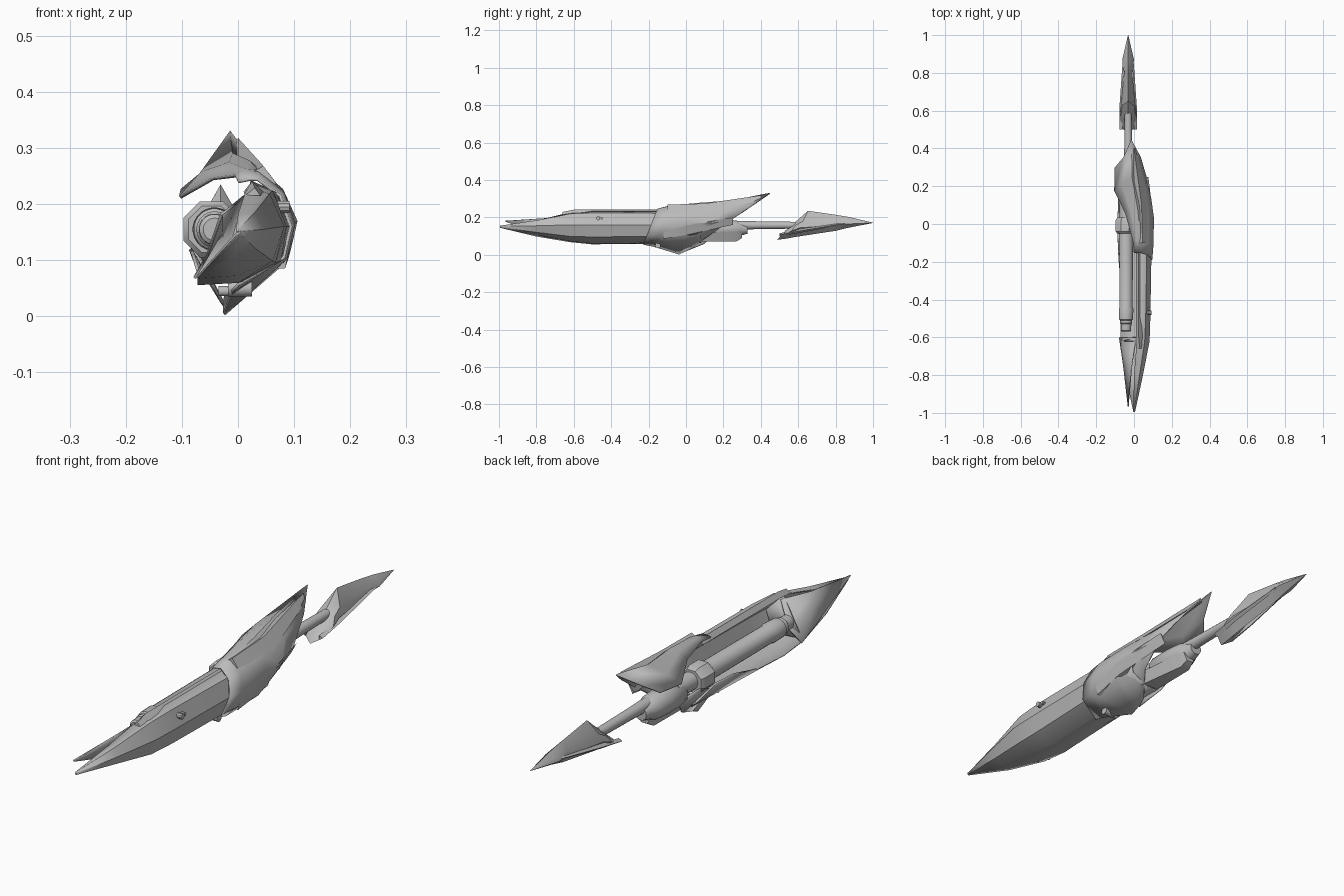
import bpy, bmesh, math
from mathutils import Matrix, Vector

grey = bpy.data.materials.new("steel_grey")
grey.diffuse_color = (0.5, 0.5, 0.5, 1)


def finish(name, bm, thick=0.0, angle=35):
    bmesh.ops.remove_doubles(bm, verts=bm.verts, dist=0.0004)
    bmesh.ops.recalc_face_normals(bm, faces=bm.faces)
    me = bpy.data.meshes.new(name)
    bm.to_mesh(me)
    bm.free()
    ob = bpy.data.objects.new(name, me)
    bpy.context.collection.objects.link(ob)
    me.materials.append(grey)
    if thick:
        mod = ob.modifiers.new("thickness", 'SOLIDIFY')
        mod.thickness = thick
        mod.offset = 0
    bpy.ops.object.select_all(action='DESELECT')
    ob.select_set(True)
    bpy.context.view_layer.objects.active = ob
    bpy.ops.object.shade_smooth_by_angle(angle=math.radians(angle))
    return ob


def loft(name, sections, closed=False, thick=0.0, angle=35):
    """sections: (y, slant, [(x, z), ...]); slant shifts y with height."""
    bm = bmesh.new()
    rows = [[bm.verts.new((x, y + s * (z - 0.15), z)) for x, z in pts]
            for y, s, pts in sections]
    n = len(rows[0])
    for a, b in zip(rows, rows[1:]):
        for i in range(n if closed else n - 1):
            j = (i + 1) % n
            bm.faces.new((a[i], a[j], b[j], b[i]))
    if closed:
        bm.faces.new(rows[0])
        bm.faces.new(rows[-1])
    return finish(name, bm, thick, angle)


def turned(name, profile, x, z, sides=20, dz=0.0):
    """Lathe (y, radius) pairs round an axis along y."""
    secs = [(y, 0, [(x + r * math.cos(2 * math.pi * (i + .5) / sides),
                     z + dz * k + r * math.sin(2 * math.pi * (i + .5) / sides))
                    for i in range(sides)]) for k, (y, r) in enumerate(profile)]
    return loft(name, secs, True)


def cross_pin(name, x0, x1, y, z, r, sides=14):
    bm = bmesh.new()
    m = Matrix.Translation(((x0 + x1) / 2, y, z)) @ Matrix.Rotation(math.pi / 2, 4, 'Y')
    bmesh.ops.create_cone(bm, cap_ends=True, segments=sides, radius1=r, radius2=r,
                          depth=abs(x1 - x0), matrix=m)
    return finish(name, bm)


def plate(name, pts, thick=0.006):
    bm = bmesh.new()
    bm.faces.new([bm.verts.new(p) for p in pts])
    bmesh.ops.triangulate(bm, faces=bm.faces)
    return finish(name, bm, thick)


# long front shell, open towards the upper left, closing to a pointed nose
loft("front_shell", [
    (-0.995, 0, [(-.003, .152), (0, .153), (.003, .151), (.002, .148), (0, .147), (-.003, .147)]),
    (-0.80, 0, [(0, .180), (.028, .182), (.045, .155), (.03, .122), (-.01, .108), (-.045, .100)]),
    (-0.62, 0, [(.015, .225), (.055, .217), (.080, .160), (.06, .100), (.0, .075), (-.072, .070)]),
    (-0.50, 0, [(.022, .235), (.060, .222), (.084, .160), (.065, .097), (.0, .062), (-.072, .058)]),
    (-0.15, 0, [(.022, .235), (.066, .220), (.090, .160), (.075, .100), (.01, .065), (-.060, .064)]),
    (0.08, 0, [(.022, .240), (.066, .220), (.090, .160), (.070, .100), (.0, .065), (-.055, .070)]),
], thick=.005, angle=30)

# inner lip of the opening
loft("opening_lip", [
    (-0.66, 0, [(.012, .215), (.030, .229), (.040, .215)]),
    (-0.60, 0, [(.010, .222), (.025, .241), (.046, .222)]),
    (-0.12, 0, [(.010, .222), (.025, .241), (.046, .222)]),
], closed=True)

# second, shorter nose prong
loft("left_prong", [
    (-0.965, 0, [(-.031, .181), (-.029, .180), (-.031, .178)]),
    (-0.75, 0, [(-.012, .195), (-.030, .150), (-.056, .105)]),
    (-0.60, 0, [(.012, .215), (-.020, .110), (-.078, .068)]),
], thick=.005)

# nose bulkhead at the front of the channel
plate("bulkhead", [(.015, -.62, .222), (.075, -.60, .16), (.055, -.6, .1),
                   (0, -.6, .08), (-.065, -.62, .075)])

# rear cowl with slanted tail edge, left flap and keel spike
loft("rear_cowl", [
    (-0.19, .4, [(.0, .240), (.02, .244), (.035, .244), (.075, .215), (.094, .160), (.082, .105), (.0, .056)]),
    (-0.13, .4, [(-.005, .250), (.015, .260), (.035, .258), (.080, .220), (.099, .165), (.085, .104), (-.01, .045)]),
    (0.02, .4, [(-.045, .245), (-.015, .272), (.02, .275), (.078, .225), (.103, .170), (.086, .100), (-.025, .004)]),
    (0.12, .9, [(-.103, .212), (-.065, .255), (-.01, .288), (.06, .235), (.088, .170), (.062, .102), (-.025, .025)]),
    (0.19, 1.45, [(-.100, .225), (-.055, .262), (-.014, .328), (.035, .262), (.066, .185), (.048, .105), (-.022, .042)]),
], thick=.006, angle=40)

# raised crest running along the cowl
loft("cowl_crest", [
    (-0.10, 0, [(.015, .25), (.045, .268), (.070, .235)]),
    (0.10, 0, [(.00, .26), (.040, .274), (.078, .225)]),
    (0.40, 0, [(-.006, .30), (.000, .318), (.012, .29)]),
], closed=True)

# side vane sweeping up the right flank
loft("side_vane", [
    (-0.12, 0, [(.084, .085), (.092, .120), (.070, .085)]),
    (0.02, 0, [(.092, .110), (.104, .160), (.080, .100)]),
    (0.25, 0, [(.055, .160), (.076, .200), (.050, .170)]),
], closed=True)

# barrel with muzzle, sleeves and a faceted collar
turned("barrel", [(-.57, .020), (-.565, .027), (-.53, .028), (-.525, .032), (-.51, .032),
                  (-.505, .037), (-.45, .039), (-.44, .035), (-.02, .037), (0, .034), (.14, .034)],
       -.042, .155, 24)
turned("barrel_collar", [(-.05, .045), (-.04, .054), (.02, .054), (.035, .045)], -.047, .155, 8)
turned("rear_housing", [(.09, .035), (.11, .050), (.20, .052), (.27, .047), (.29, .038), (.33, .026)],
       -.035, .138, 12)
turned("rear_rod", [(.28, .024), (.40, .021), (.70, .017)], -.031, .158, 16)

# underside block and lower left guards
loft("housing_foot", [
    (0.06, 0, [(-.05, .07), (.02, .07), (.03, .12), (-.06, .12)]),
    (0.27, 0, [(-.05, .072), (-.01, .072), (.01, .12), (-.06, .12)]),
    (0.30, 0, [(-.045, .09), (-.015, .09), (0, .12), (-.055, .12)]),
], closed=True)
plate("lower_guard", [(-.065, -.35, .06), (-.08, -.18, .11), (-.085, -.06, .12),
                      (-.07, .03, .08), (-.05, .04, .06)])
plate("rear_guard", [(-.07, -.05, .10), (-.085, .02, .135), (-.08, .16, .13), (-.05, .10, .06),
                     (-.025, .0, .02)])

# cross pins under the body and the knob on the right flank
cross_pin("under_pin", -.035, .0, -.15, .045, .009)
cross_pin("under_pin_head", -.018, .025, -.15, .050, .015)
cross_pin("flank_knob", .07, .092, -.47, .195, .011, 10)
cross_pin("flank_bar", .07, .088, -.45, .195, .007, 8)


# arrow shaped tail: hexagonal sections, waisted before the tip
def hexagon(w, lo, hi, x=-.031):
    a, b = lo + (hi - lo) * .35, lo + (hi - lo) * .6
    return [(x, hi), (x + w * .8, b), (x + w, a), (x, lo), (x - w, a), (x - w * .8, b)]


loft("tail_spear", [
    (0.55, .9, hexagon(.030, .080, .130)),
    (0.58, .7, hexagon(.046, .086, .205)),
    (0.61, .5, hexagon(.040, .095, .235)),
    (0.80, 0, hexagon(.022, .128, .214)),
    (0.87, 0, hexagon(.031, .145, .202)),
    (1.0, 0, hexagon(.001, .170, .172)),
], closed=True, angle=25)

# side ribs on the tail
for side in (-1, 1):
    def px(w):
        return -.031 + side * w
    loft("tail_rib", [
        (0.50, 0, [(px(.030), .115), (px(.046), .108), (px(.030), .098)]),
        (0.62, 0, [(px(.034), .140), (px(.046), .130), (px(.034), .120)]),
        (0.85, 0, [(px(.022), .172), (px(.030), .168), (px(.022), .162)]),
    ], closed=True)
